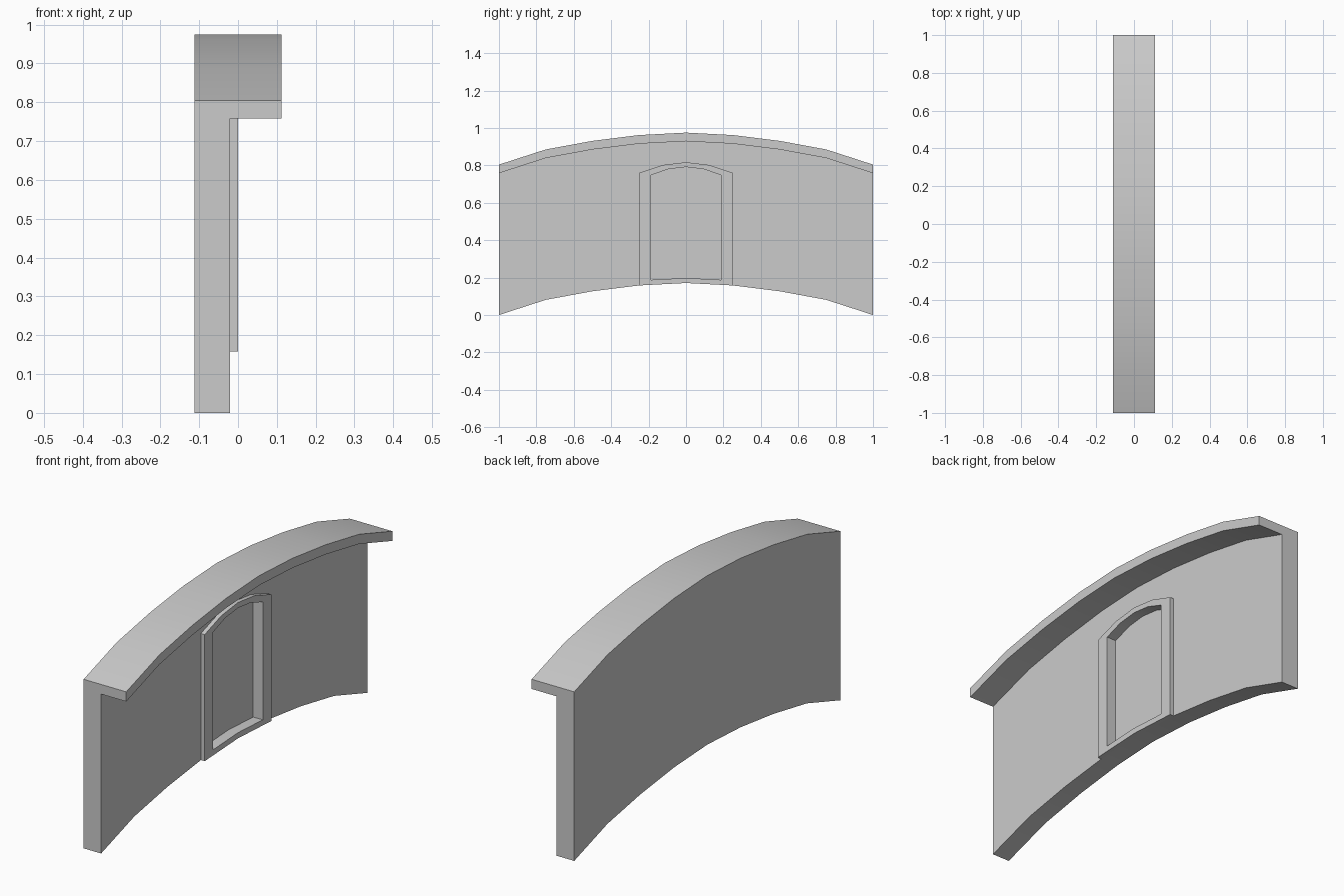
import bpy, bmesh

if "Cube" in bpy.data.objects:
    bpy.data.objects.remove(bpy.data.objects["Cube"])

BACK, FACE, LIP, FRAME, PANEL = -0.112, -0.02, 0.112, 0.0, -0.05
CAP_T, HEIGHT = 0.046, 0.804


def mirror_arc(half):
    """Mirror (y, z) points running from the centre outward, giving -y to +y."""
    return [(-y, z) for y, z in reversed(half[1:])] + half


def make_object(name, bm):
    bmesh.ops.recalc_face_normals(bm, faces=bm.faces[:])
    me = bpy.data.meshes.new(name)
    bm.to_mesh(me)
    bm.free()
    ob = bpy.data.objects.new(name, me)
    bpy.context.collection.objects.link(ob)
    return ob


def bridge(bm, a, b):
    n = len(a)
    for i in range(n):
        j = (i + 1) % n
        bm.faces.new((a[i], a[j], b[j], b[i]))


def ring(bm, loop, x):
    return [bm.verts.new((x, y, z)) for y, z in loop]


# Arched wall with overhanging cap: L section carried along the arc
arc = mirror_arc([(0, 0.171), (0.25, 0.158), (0.5, 0.127), (0.75, 0.081), (1, 0)])
section = [(BACK, 0), (FACE, 0), (FACE, HEIGHT - CAP_T), (LIP, HEIGHT - CAP_T),
           (LIP, HEIGHT), (BACK, HEIGHT)]
bm = bmesh.new()
rings = [[bm.verts.new((x, y, z + dz)) for x, z in section] for y, dz in arc]
for a, b in zip(rings, rings[1:]):
    bridge(bm, a, b)
bm.faces.new(rings[0])
bm.faces.new(rings[-1])
wall = make_object("wall_with_cap", bm)

# Outlines of the frame and its opening
bottom_out = mirror_arc([(0, 0.171), (0.25, 0.158)])
top_out = mirror_arc([(0, 0.817), (0.125, 0.802), (0.248, 0.76)])
top_out[0], top_out[-1] = (-0.25, 0.76), (0.25, 0.76)
bottom_in = mirror_arc([(0, 0.198), (0.186, 0.188)])
top_in = mirror_arc([(0, 0.791), (0.095, 0.78), (0.186, 0.748)])
outer = bottom_out + top_out[::-1]
inner = bottom_in + top_in[::-1]

# Recess cut into the wall
bm = bmesh.new()
a, b = ring(bm, inner, PANEL), ring(bm, inner, 0.05)
bridge(bm, a, b)
bm.faces.new(a)
bm.faces.new(b)
cutter = make_object("recess_cutter", bm)
cutter.hide_render = True
cut = wall.modifiers.new("recess", 'BOOLEAN')
cut.operation, cut.solver, cut.object = 'DIFFERENCE', 'EXACT', cutter
bpy.context.view_layer.objects.active = wall
wall.select_set(True)
bpy.ops.object.modifier_apply(modifier=cut.name)
bpy.data.objects.remove(cutter)

# Raised frame around the recess
bm = bmesh.new()
loops = [ring(bm, outer, FACE), ring(bm, outer, FRAME),
         ring(bm, inner, FRAME), ring(bm, inner, FACE)]
for a, b in zip(loops, loops[1:] + loops[:1]):
    bridge(bm, a, b)
frame = make_object("window_frame", bm)

# Smooth the arcs, keep the corners crisp
frame.select_set(True)
bpy.ops.object.shade_smooth_by_angle(angle=0.52)
